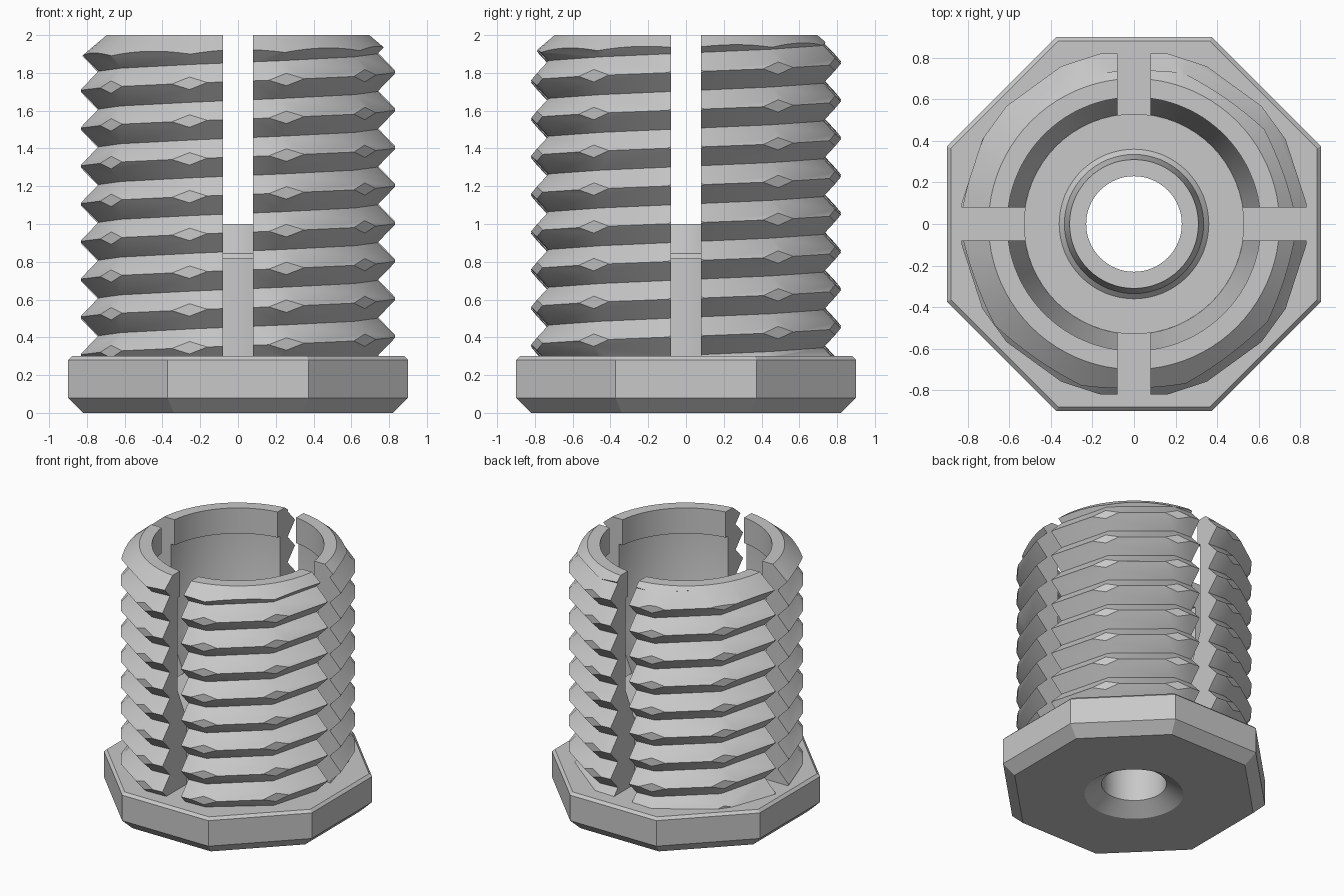
import bpy
import bmesh
from math import cos, sin, asin, pi, radians

cube = bpy.data.objects.get("Cube")
if cube:
    bpy.data.objects.remove(cube, do_unlink=True)

COLOUR = (0.58, 0.58, 0.58, 1)
grey = bpy.data.materials.new("plain grey")
grey.use_nodes = True
grey.diffuse_color = COLOUR
grey.node_tree.nodes["Principled BSDF"].inputs["Base Color"].default_value = COLOUR


def finish(name, bm):
    bmesh.ops.recalc_face_normals(bm, faces=bm.faces)
    mesh = bpy.data.meshes.new(name)
    bm.to_mesh(mesh)
    bm.free()
    mesh.materials.append(grey)
    obj = bpy.data.objects.new(name, mesh)
    bpy.context.collection.objects.link(obj)
    return obj


def revolve(name, profile, sides=64, phase=0.0, solid=False):
    """Turn a (radius, z) profile; solid caps the ends, otherwise the profile closes on itself."""
    bm = bmesh.new()
    rings = [[bm.verts.new((r * cos(phase + 2 * pi * k / sides),
                            r * sin(phase + 2 * pi * k / sides), z))
              for k in range(sides)] for r, z in profile]
    pairs = list(zip(rings, rings[1:]))
    if solid:
        bm.faces.new(rings[0])
        bm.faces.new(rings[-1])
    else:
        pairs.append((rings[-1], rings[0]))
    for a, b in pairs:
        for k in range(sides):
            m = (k + 1) % sides
            bm.faces.new((a[k], a[m], b[m], b[k]))
    return finish(name, bm)


def slotted_blank(name, profile, half_slot, steps=18):
    """Four quarter turns of a closed profile, parted by straight parallel slots."""
    bm = bmesh.new()
    for quarter in range(4):
        rings = []
        for r, z in profile:
            edge = asin(half_slot / r)
            angles = [quarter * pi / 2 + edge + (pi / 2 - 2 * edge) * k / steps
                      for k in range(steps + 1)]
            rings.append([bm.verts.new((r * cos(a), r * sin(a), z)) for a in angles])
        for a, b in zip(rings, rings[1:] + rings[:1]):
            for k in range(steps):
                bm.faces.new((a[k], a[k + 1], b[k + 1], b[k]))
        bm.faces.new([ring[0] for ring in rings])
        bm.faces.new([ring[-1] for ring in rings])
    return finish(name, bm)


def helix_solid(name, valley, crest, pitch, steps, count, start):
    """Solid V-thread screw made of flat panels, with fan caps."""
    bm = bmesh.new()

    def point(r, i, z):
        a = 2 * pi * i / steps
        return bm.verts.new((r * cos(a), r * sin(a), z + pitch * i / steps))

    low = [point(valley, i, start) for i in range(count + steps + 1)]
    high = [point(crest, i, start + pitch / 2) for i in range(count + 1)]
    for i in range(count):
        j = i + steps
        bm.faces.new((low[i], low[i + 1], high[i + 1], high[i]))
        bm.faces.new((high[i], high[i + 1], low[j + 1], low[j]))
    for first in (0, count):
        loop = low[first:first + steps + 1] + [high[first]]
        hub = bm.verts.new((0, 0, loop[0].co.z + pitch / 2))
        for a, b in zip(loop, loop[1:] + loop[:1]):
            bm.faces.new((hub, a, b))
    return finish(name, bm)


def boolean(obj, tool, operation):
    tool.hide_render = True
    mod = obj.modifiers.new("cut", "BOOLEAN")
    mod.operation = operation
    mod.solver = "EXACT"
    mod.object = tool
    bpy.context.view_layer.objects.active = obj
    bpy.ops.object.modifier_apply(modifier=mod.name)
    bpy.data.objects.remove(tool, do_unlink=True)


# Octagonal flange with chamfered edges and a countersunk hole
fit = 1 / cos(pi / 8)
flange = revolve("octagonal_flange",
                 [(r * fit, z) for r, z in ((0.82, 0), (0.9, 0.08), (0.9, 0.28), (0.88, 0.3))],
                 sides=8, phase=pi / 8, solid=True)
hole = revolve("hole_cutter", [(0.38, -0.02), (0.23, 0.08), (0.23, 0.4)], solid=True)
boolean(flange, hole, "DIFFERENCE")

# Threaded sleeve: faceted screw with its crest corners cut flat
sleeve = helix_solid("threaded_sleeve", 0.765, 0.862, 0.2, 10, 120, -0.095)
prism_radius = 0.83 / cos(pi / 10)
prism = revolve("crest_trimmer", [(prism_radius, 0.21), (prism_radius, 2.13)],
                sides=10, phase=pi / 10, solid=True)
boolean(sleeve, prism, "INTERSECT")

# Trim to four quarters with a chamfered top and a lipped, tapering bore
blank = slotted_blank("sleeve_blank",
                      [(0.95, 0.3), (0.95, 1.787), (0.7, 2.0), (0.61, 2.0), (0.61, 1.8),
                       (0.64, 1.8), (0.64, 1.08), (0.53, 0.82), (0.53, 0.3)], 0.08)
boolean(sleeve, blank, "INTERSECT")

# Central column with a tapered collar around the hole
column = revolve("central_column", [(0.53, 0.3), (0.53, 0.82), (0.36, 0.82), (0.335, 0.845),
                                    (0.31, 1.0), (0.23, 1.0), (0.23, 0.3)])

for obj, angle in ((flange, 20), (sleeve, 30), (column, 30)):
    bpy.ops.object.select_all(action="DESELECT")
    obj.select_set(True)
    bpy.context.view_layer.objects.active = obj
    bpy.ops.object.shade_smooth_by_angle(angle=radians(angle))
